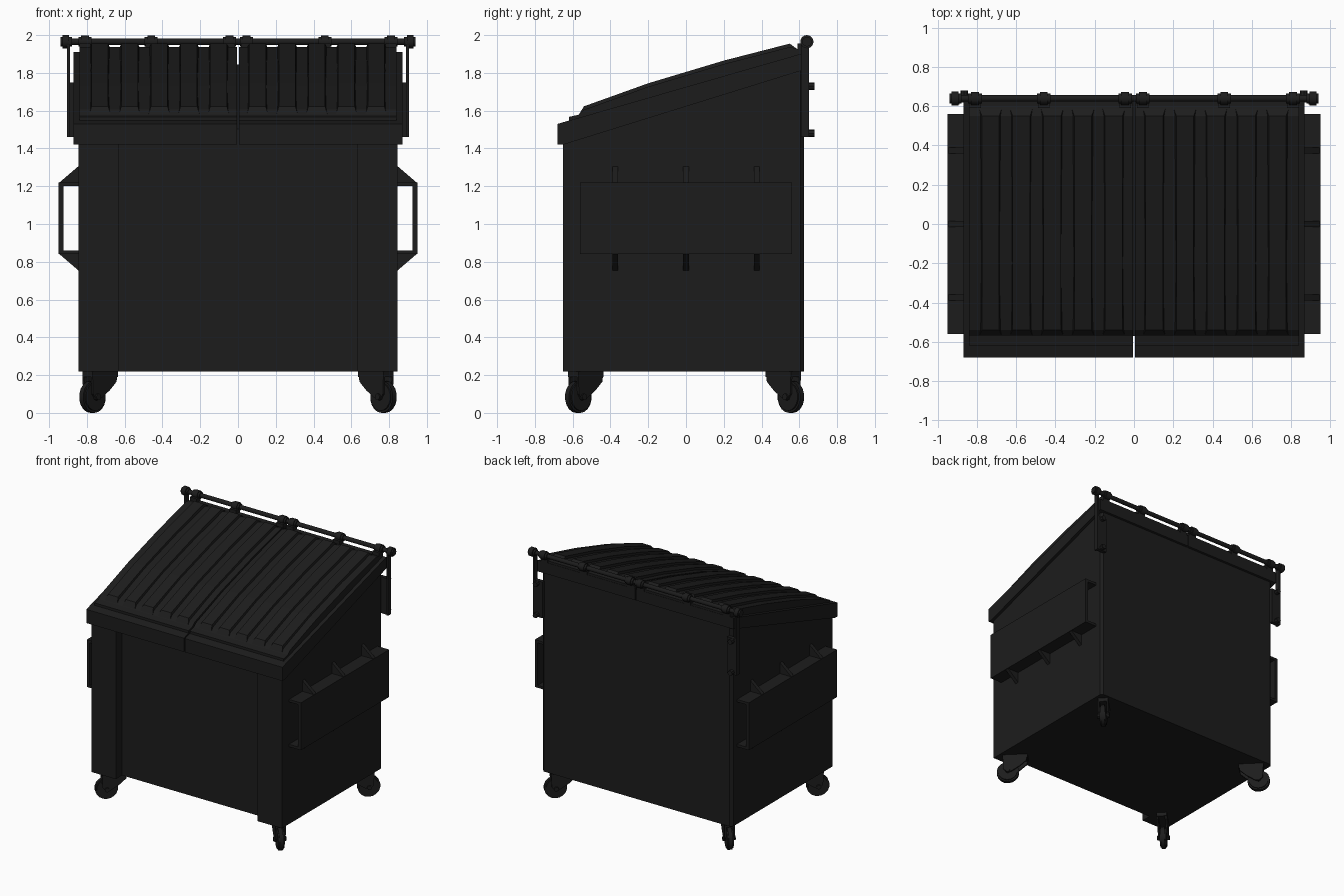
import bpy, bmesh, math
from mathutils import Matrix, Vector

if "Cube" in bpy.data.objects:
    bpy.data.objects.remove(bpy.data.objects["Cube"])

black = bpy.data.materials.new("black_paint")
black.diffuse_color = (0.012, 0.012, 0.012, 1)
black.use_nodes = True
black.node_tree.nodes["Principled BSDF"].inputs["Base Color"].default_value = black.diffuse_color


def finish(name, bm, smooth=False):
    bmesh.ops.recalc_face_normals(bm, faces=bm.faces[:])
    me = bpy.data.meshes.new(name)
    bm.to_mesh(me)
    bm.free()
    ob = bpy.data.objects.new(name, me)
    bpy.context.collection.objects.link(ob)
    me.materials.append(black)
    if smooth:
        bpy.ops.object.select_all(action='DESELECT')
        ob.select_set(True)
        bpy.context.view_layer.objects.active = ob
        bpy.ops.object.shade_smooth_by_angle(angle=math.radians(35))
    return ob


def add_prism(bm, low, high):
    """Close two matching outlines into a solid."""
    a = [bm.verts.new(p) for p in low]
    b = [bm.verts.new(p) for p in high]
    bm.faces.new(a)
    bm.faces.new(b[::-1])
    for i in range(len(a)):
        j = (i + 1) % len(a)
        bm.faces.new((a[i], a[j], b[j], b[i]))


def add_side(bm, profile, x0, x1):
    """Extrude a (y, z) profile along x."""
    add_prism(bm, [(x0, y, z) for y, z in profile], [(x1, y, z) for y, z in profile])


def add_front(bm, profile, y0, y1):
    """Extrude an (x, z) profile along y."""
    add_prism(bm, [(x, y0, z) for x, z in profile], [(x, y1, z) for x, z in profile])


def add_box(bm, x0, x1, y0, y1, z0, z1):
    add_side(bm, [(y0, z0), (y1, z0), (y1, z1), (y0, z1)], x0, x1)


def add_cyl(bm, center, r, length, axis='X', sides=16):
    rot = Matrix.Rotation(math.pi / 2, 4, 'Y' if axis == 'X' else 'X')
    bmesh.ops.create_cone(bm, cap_ends=True, segments=sides, radius1=r, radius2=r,
                          depth=length, matrix=Matrix.Translation(center) @ rot)


# Body: footprint with a recessed front panel, top cut to the lid slope
half = [(0.63, -0.57), (0.63, -0.65), (0.845, -0.65), (0.845, 0.605), (0.825, 0.625)]
foot = half + [(-x, y) for x, y in reversed(half)]
bm = bmesh.new()
add_prism(bm, [(x, y, 0.22) for x, y in foot],
          [(x, y, 1.48 + 0.285 * (y + 0.65)) for x, y in foot])
finish("body", bm)

# Lids: rim, crowned panel and raised ribs for each half
rim = [(-0.68, 1.42), (-0.68, 1.53), (0.64, 1.91), (0.64, 1.82), (0.62, 1.815), (-0.65, 1.42)]
curve = [(-0.54, 1.605), (-0.2, 1.727), (0.2, 1.847), (0.55, 1.937)]
crown = ([(-0.62, 1.53), (-0.62, 1.567), (-0.57, 1.578)] + curve
         + [(0.6, 1.925), (0.635, 1.925), (0.635, 1.87)])
rib_top = [(y, z + 0.018) for y, z in curve]
rib = [(-0.57, 1.575)] + rib_top + [(0.59, 1.925), (0.57, 1.88), (-0.2, 1.69)]
for s, side in ((1, "right"), (-1, "left")):
    bm = bmesh.new()
    add_side(bm, rim, s * 0.004, s * 0.87)
    add_side(bm, crown, s * 0.006, s * 0.84)
    finish("lid_" + side, bm)
    bm = bmesh.new()
    for i in range(5):
        c = 0.103 + 0.157 * i
        n = len(rib)
        add_side(bm, rib, s * (c - 0.058), s * (c + 0.058))
        # Narrow the rib top so its sides slope
        bm.verts.ensure_lookup_table()
        for v in bm.verts[-2 * n:]:
            if any(abs(v.co.y - y) + abs(v.co.z - z) < 1e-4 for y, z in rib_top):
                v.co.x += 0.014 * (1 if v.co.x < s * c else -1)
    finish("lid_ribs_" + side, bm)

# Fork pockets: open sleeve along each side with triangular gussets
for s, side in ((1, "right"), (-1, "left")):
    bm = bmesh.new()
    add_box(bm, s * 0.925, s * 0.95, -0.56, 0.56, 0.84, 1.22)
    for z in (0.84, 1.20):
        add_box(bm, s * 0.84, s * 0.925, -0.56, 0.56, z, z + 0.02)
    for y in (-0.375, 0, 0.375):
        for z, tip in ((1.22, 1.31), (0.84, 0.75)):
            add_front(bm, [(s * 0.84, z), (s * 0.945, z), (s * 0.84, tip)], y - 0.015, y + 0.015)
    finish("fork_pocket_" + side, bm)

# Hinge arms: back plate, upright strap and bolts
for s, side in ((1, "right"), (-1, "left")):
    bm = bmesh.new()
    add_box(bm, s * 0.82, s * 0.905, 0.62, 0.65, 1.46, 1.75)
    add_box(bm, s * 0.89, s * 0.905, 0.61, 0.65, 1.46, 1.97)
    for z in (1.48, 1.73):
        add_cyl(bm, (s * 0.865, 0.66, z), 0.02, 0.04, 'Y', 8)
    finish("hinge_arm_" + side, bm)

# Hinge rod with end knobs
bm = bmesh.new()
add_cyl(bm, (0, 0.64, 1.965), 0.017, 1.86)
for s in (1, -1):
    add_cyl(bm, (s * 0.912, 0.64, 1.965), 0.035, 0.035)
    add_cyl(bm, (s * 0.91, 0.64, 1.965), 0.025, 0.06)
finish("hinge_rod", bm, True)

# Hinge knuckles joining the lids to the rod
bm = bmesh.new()
for s in (1, -1):
    for x in (0.045, 0.46, 0.81):
        add_cyl(bm, (s * x, 0.64, 1.965), 0.026, 0.07)
        add_cyl(bm, (s * x, 0.64, 1.965), 0.033, 0.04)
        add_box(bm, s * (x - 0.03), s * (x + 0.03), 0.59, 0.64, 1.9, 1.955)
finish("hinge_knuckles", bm, True)

# Casters: turned to point out at each corner
fork = [(-0.095, 0.225), (0.095, 0.225), (0.09, 0.1), (0.06, 0.065),
        (0.025, 0.08), (-0.035, 0.12), (-0.085, 0.165)]
for sx, a in ((1, "right"), (-1, "left")):
    for sy, b in ((1, "back"), (-1, "front")):
        yc = 0.515 if sy > 0 else -0.53
        place = Matrix.Translation((sx * 0.73, yc, 0)) @ Matrix.Rotation(math.atan2(sy, sx), 4, 'Z')
        bm = bmesh.new()
        for y in (-0.038, 0.026):
            add_front(bm, fork, y, y + 0.012)
        add_box(bm, -0.095, 0.095, -0.038, 0.038, 0.19, 0.225)
        add_cyl(bm, (0.057, 0, 0.085), 0.018, 0.095, 'Y', 8)
        bm.transform(place)
        finish(f"caster_fork_{b}_{a}", bm)
        bm = bmesh.new()
        add_cyl(bm, (0.057, 0, 0.085), 0.085, 0.03, 'Y', 18)
        add_cyl(bm, (0.057, 0, 0.085), 0.074, 0.048, 'Y', 18)
        bm.transform(place)
        finish(f"caster_wheel_{b}_{a}", bm, True)
